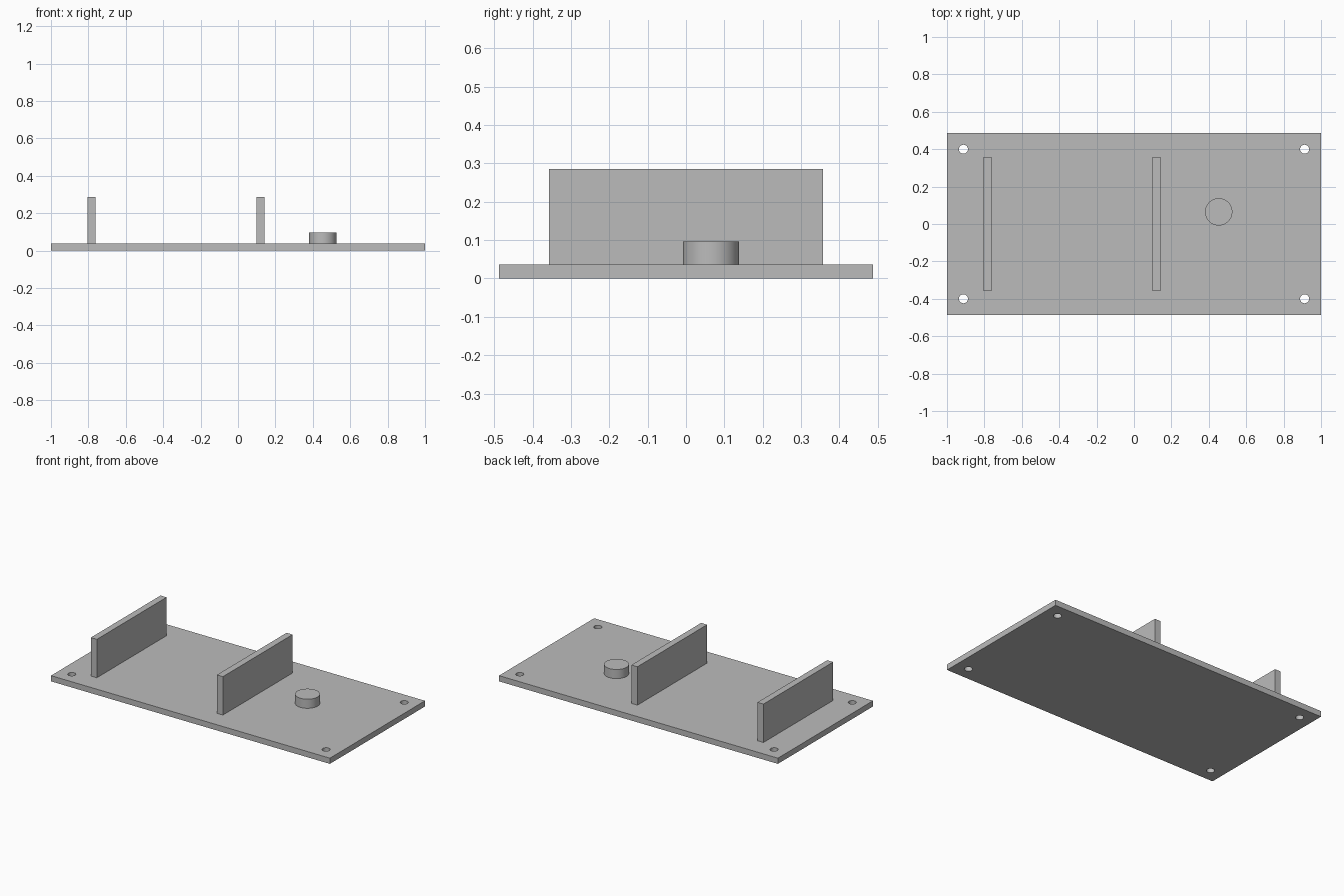
import bpy
import bmesh
import math

cube = bpy.data.objects.get("Cube")
if cube:
    bpy.data.objects.remove(cube, do_unlink=True)

# Single plain grey material
grey = bpy.data.materials.new("plain_grey")
grey.use_nodes = True
colour = (0.5, 0.5, 0.5, 1)
grey.diffuse_color = colour
grey.node_tree.nodes["Principled BSDF"].inputs["Base Color"].default_value = colour

BASE_TOP = 0.037


def finish(obj, name):
    obj.name = name
    obj.data.materials.append(grey)
    return obj


def box(name, x0, x1, half_y, z0, z1):
    bpy.ops.mesh.primitive_cube_add(size=1, location=((x0 + x1) / 2, 0, (z0 + z1) / 2))
    obj = bpy.context.object
    obj.scale = (x1 - x0, 2 * half_y, z1 - z0)
    bpy.ops.object.transform_apply(location=False, rotation=False, scale=True)
    return finish(obj, name)


def cylinder(name, x, y, radius, z0, z1, sides):
    bpy.ops.mesh.primitive_cylinder_add(vertices=sides, radius=radius, depth=z1 - z0,
                                        location=(x, y, (z0 + z1) / 2))
    return finish(bpy.context.object, name)


# Base plate with four corner screw holes
base = box("base_plate", -1, 1, 0.487, 0, BASE_TOP)
cutters = bpy.data.collections.new("hole_cutters")
bpy.context.scene.collection.children.link(cutters)
for x in (-0.912, 0.912):
    for y in (-0.4, 0.4):
        cutter = cylinder("hole_cutter", x, y, 0.024, -0.05, 0.1, 48)
        for owner in list(cutter.users_collection):
            owner.objects.unlink(cutter)
        cutters.objects.link(cutter)
cut = base.modifiers.new("screw_holes", "BOOLEAN")
cut.operation = "DIFFERENCE"
cut.solver = "EXACT"
cut.operand_type = "COLLECTION"
cut.collection = cutters
bpy.context.view_layer.objects.active = base
bpy.ops.object.select_all(action="DESELECT")
base.select_set(True)
bpy.ops.object.modifier_apply(modifier=cut.name)
for cutter in list(cutters.objects):
    bpy.data.objects.remove(cutter, do_unlink=True)
bpy.data.collections.remove(cutters)
bpy.ops.object.shade_smooth_by_angle(angle=math.radians(30))

# Two upright walls across the plate
for name, x in (("right_wall", -0.784), ("middle_wall", 0.12)):
    box(name, x - 0.0215, x + 0.0215, 0.357, BASE_TOP, 0.286)

# Round boss
cylinder("round_boss", 0.453, 0.065, 0.073, BASE_TOP, 0.096, 64)
bpy.ops.object.shade_smooth_by_angle(angle=math.radians(30))
